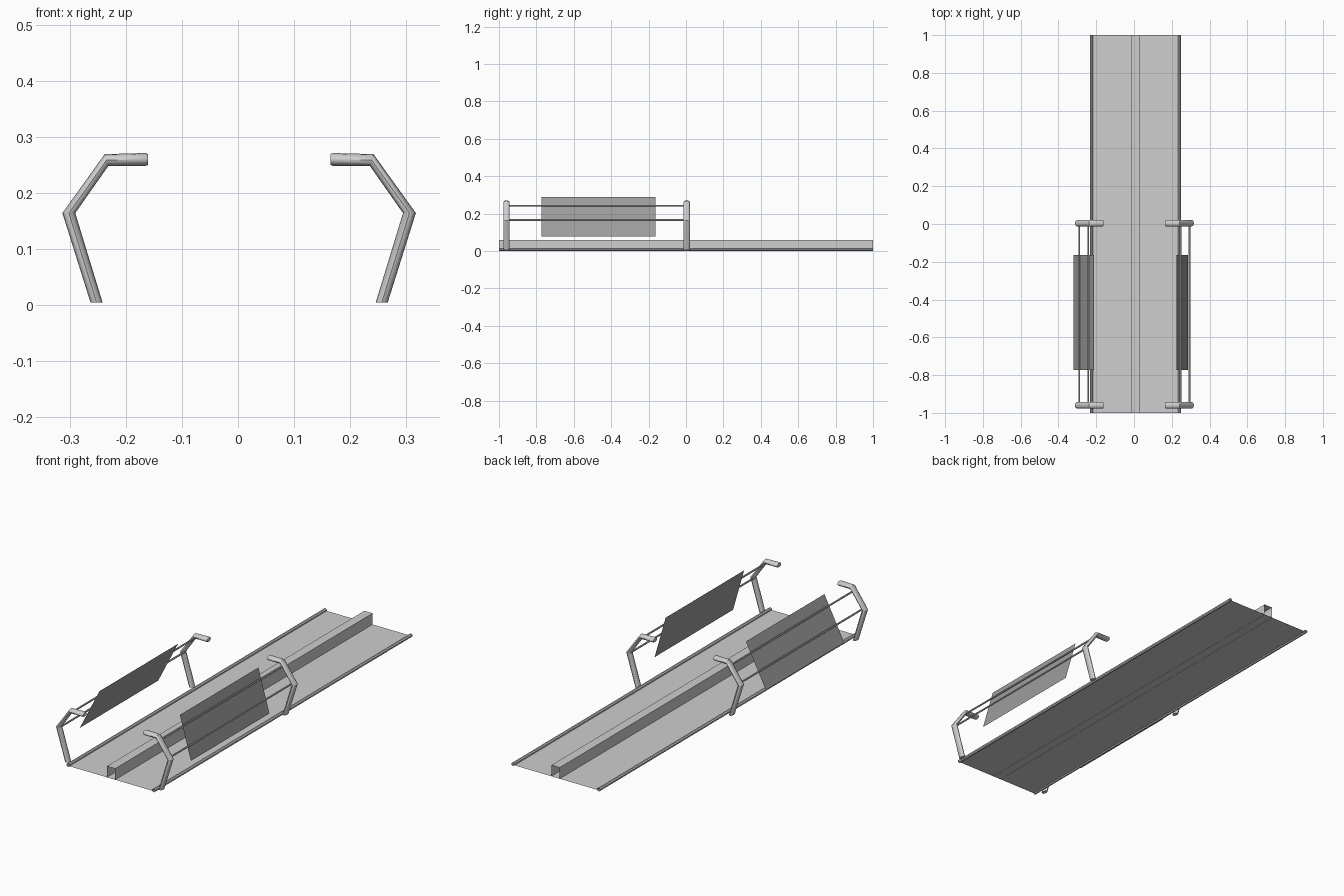
import bpy, bmesh, math
from mathutils import Vector

cube = bpy.data.objects.get("Cube")
if cube:
    bpy.data.objects.remove(cube, do_unlink=True)


def material(name, value):
    m = bpy.data.materials.new(name)
    m.use_nodes = True
    colour = (value, value, value, 1)
    m.diffuse_color = colour
    m.node_tree.nodes["Principled BSDF"].inputs["Base Color"].default_value = colour
    return m


light_grey = material("light grey", 0.62)
dark_grey = material("dark grey", 0.34)


def loft(name, rings, mat, closed=True, caps=False, smooth=False):
    """Skin a list of matching cross-sections into one object."""
    bm = bmesh.new()
    rows = [[bm.verts.new(p) for p in ring] for ring in rings]
    n = len(rows[0])
    for a, b in zip(rows, rows[1:]):
        for i in range(n if closed else n - 1):
            j = (i + 1) % n
            bm.faces.new((a[i], a[j], b[j], b[i]))
    if caps:
        bm.faces.new(rows[0])
        bm.faces.new(rows[-1])
    bmesh.ops.recalc_face_normals(bm, faces=bm.faces)
    if not closed and sum(f.normal.z * f.calc_area() for f in bm.faces) < 0:
        bmesh.ops.reverse_faces(bm, faces=bm.faces)
    me = bpy.data.meshes.new(name)
    bm.to_mesh(me)
    bm.free()
    me.materials.append(mat)
    ob = bpy.data.objects.new(name, me)
    bpy.context.collection.objects.link(ob)
    if smooth:
        bpy.ops.object.select_all(action="DESELECT")
        ob.select_set(True)
        bpy.context.view_layer.objects.active = ob
        bpy.ops.object.shade_smooth_by_angle(angle=math.radians(40))
    return ob


def extrude_y(name, profile, y0, y1, mat, **kw):
    """Run an x-z profile along y."""
    return loft(name, [[(x, y, z) for x, z in profile] for y in (y0, y1)], mat, **kw)


def circle(x, z, r, n):
    return [(x + r * math.cos(math.tau * (i + 0.5) / n),
             z + r * math.sin(math.tau * (i + 0.5) / n)) for i in range(n)]


# Deck sheet and open-ended central channel
extrude_y("deck", [(-0.225, 0.005), (0.241, 0.005)], -1, 1, light_grey, closed=False)
extrude_y("centre_channel", [(-0.013, 0.004), (-0.013, 0.06), (0.032, 0.06), (0.032, 0.004)],
          -1, 1, light_grey, closed=False)

# Outer and inner edge of the bent post, foot to tip
POST = [((0.265, 0.005), (0.2435, 0.005)),
        ((0.315, 0.164), (0.292, 0.164)),
        ((0.2395, 0.269), (0.233, 0.248)),
        ((0.167, 0.271), (0.167, 0.248)),
        ((0.1625, 0.269), (0.1625, 0.250))]
POST_Y = (-0.96, 0.004)
MID = 0.002


def post(name, side, y):
    rings = []
    for outer, inner in POST:
        o, i = Vector(outer), Vector(inner)
        centre, half = (o + i) / 2, (o - i) / 2
        depth = 0.014 if outer == POST[-1][0] else 0.017
        ring = []
        for k in range(12):
            a = math.tau * k / 12
            p = centre + half * math.cos(a)
            ring.append((MID + side * p.x, y + depth * math.sin(a), p.y))
        rings.append(ring)
    loft(name, rings, light_grey, caps=True, smooth=True)


for label, side in (("left", 1), ("right", -1)):
    # Edge tube of the deck
    extrude_y(label + "_edge_tube", circle(0.008 + side * 0.233, 0.008, 0.0085, 8),
              -1, 1, light_grey)
    for end, y in zip(("front", "rear"), POST_Y):
        post(f"{label}_{end}_post", side, y)
    # Thin rods between the two posts
    for level, x, z in (("upper", 0.244, 0.243), ("lower", 0.292, 0.166)):
        extrude_y(f"{label}_{level}_rod", circle(MID + side * x, z, 0.0045, 8),
                  *POST_Y, light_grey, smooth=True)

# Leaning side panels, a little steeper on the left
for label, top, bottom in (("left", 0.225, 0.285), ("right", -0.212, -0.32)):
    extrude_y(label + "_panel", [(top, 0.289), (bottom, 0.079)],
              -0.773, -0.163, dark_grey, closed=False)
